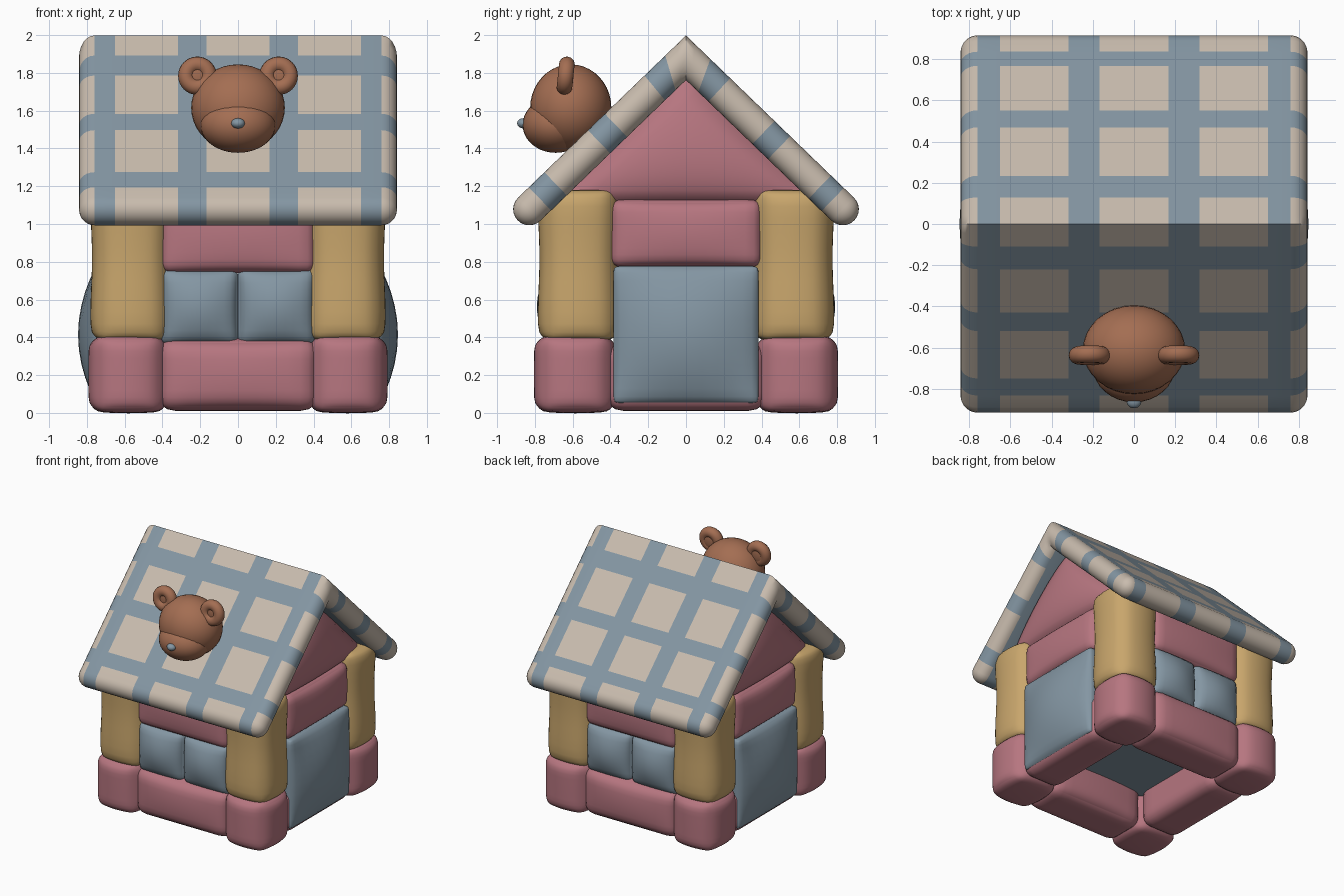
import bpy, bmesh, math
from mathutils import Vector

if "Cube" in bpy.data.objects:
    bpy.data.objects.remove(bpy.data.objects["Cube"])


def material(name, rgb):
    m = bpy.data.materials.new(name)
    m.diffuse_color = (*rgb, 1)
    m.use_nodes = True
    m.node_tree.nodes["Principled BSDF"].inputs["Base Color"].default_value = m.diffuse_color
    return m


PINK = material("dusty pink", (0.47, 0.18, 0.215))
YELLOW = material("mustard", (0.58, 0.38, 0.15))
BLUE = material("slate blue", (0.23, 0.305, 0.365))
CREAM = material("cream", (0.58, 0.50, 0.42))
BROWN = material("bear brown", (0.37, 0.155, 0.085))


def finish(bm, name, *mats, angle=50):
    bmesh.ops.recalc_face_normals(bm, faces=bm.faces)
    me = bpy.data.meshes.new(name)
    bm.to_mesh(me)
    bm.free()
    for m in mats:
        me.materials.append(m)
    ob = bpy.data.objects.new(name, me)
    bpy.context.collection.objects.link(ob)
    bpy.ops.object.select_all(action='DESELECT')
    bpy.context.view_layer.objects.active = ob
    ob.select_set(True)
    bpy.ops.object.shade_smooth_by_angle(angle=math.radians(angle))
    return ob


def cushion(name, lo, hi, mat, r=0.06, bulge=(0, 0, 0), plan=0):
    """Rounded box between two corners, each face swelling by bulge along its axis;
    plan rounds the outline seen from above towards a circle."""
    lo, hi = Vector(lo), Vector(hi)
    lo, hi = (Vector(map(min, lo, hi)), Vector(map(max, lo, hi)))
    mid, half = (lo + hi) / 2, (hi - lo) / 2
    bm = bmesh.new()
    bmesh.ops.create_cube(bm, size=2)
    bmesh.ops.subdivide_edges(bm, edges=bm.edges[:], cuts=13, use_grid_fill=True)
    for v in bm.verts:
        # crowd the grid towards the edges so that the rounding is fine
        u = Vector([math.sin(c * math.pi / 2) for c in v.co])
        p = Vector([u[i] * half[i] for i in range(3)])
        core = Vector([max(-half[i] + r, min(half[i] - r, p[i])) for i in range(3)])
        d = p - core
        if d.length > 1e-6:
            p = core + d.normalized() * max(abs(c) for c in d)
        a, b = p.x / half.x, p.y / half.y
        p.x *= 1 - plan + plan * math.sqrt(1 - b * b / 2)
        p.y *= 1 - plan + plan * math.sqrt(1 - a * a / 2)
        q = [1 - c * c for c in u]
        for i in range(3):
            p[i] += bulge[i] * u[i] * q[i - 1] * q[i - 2]
        v.co = p + mid
    return finish(bm, name, mat)


def ball(name, centre, radii, mat):
    bm = bmesh.new()
    bmesh.ops.create_uvsphere(bm, u_segments=32, v_segments=20, radius=1)
    for v in bm.verts:
        v.co = Vector([v.co[i] * radii[i] + centre[i] for i in range(3)])
    return finish(bm, name, mat)


# Four corners: base blocks and pillars
for sx in (-1, 1):
    for sy in (-1, 1):
        cushion("corner_block", (sx * 0.37, sy * 0.37, 0.01), (sx * 0.79, sy * 0.803, 0.40),
                PINK, 0.07, (0.002, 0.002, 0.012), 0.7)
        p = cushion("pillar", (sx * 0.355, sy * 0.355, 0.385), (sx * 0.777, sy * 0.78, 1.18),
                    YELLOW, 0.07, (0, 0, 0), 0.7)
        for v in p.data.vertices:   # slight waist above the swollen foot
            k = 1 + 0.02 * math.cos((v.co.z - 0.52) / 0.3 * math.pi)
            v.co.x = sx * 0.566 + (v.co.x - sx * 0.566) * k
            v.co.y = sy * 0.568 + (v.co.y - sy * 0.568) * k

for s in (-1, 1):
    # Front and back: base bar, two window cushions, upper panel
    cushion("long_base_bar", (-0.42, s * 0.40, 0.01), (0.42, s * 0.755, 0.395), PINK, 0.085, (0, 0.03, 0))
    for w in (-1, 1):
        cushion("window_cushion", (-w * 0.004, s * 0.45, 0.36), (w * 0.41, s * 0.72, 0.765), BLUE, 0.05, (0, 0.07, 0))
    cushion("upper_panel", (-0.41, s * 0.45, 0.74), (0.41, s * 0.735, 1.13), PINK, 0.06, (0, 0.03, 0))
    # Left and right: base bar, door, panel above the door
    cushion("side_base_bar", (s * 0.40, -0.42, 0.01), (s * 0.745, 0.42, 0.37), PINK, 0.085)
    cushion("door_cushion", (s * 0.50, -0.385, 0.05), (s * 0.75, 0.385, 0.778), BLUE, 0.03, (0.097, 0, 0))
    cushion("side_upper_panel", (s * 0.45, -0.40, 0.77), (s * 0.735, 0.40, 1.13), PINK, 0.06, (0.035, 0, 0))

# Inner floor pad seen from below
cushion("floor_pad", (-0.45, -0.45, 0.28), (0.45, 0.45, 0.34), BLUE, 0.02)

# Padded gable triangles under the roof
N = 18
CORNERS = [Vector((0, -0.72, 1.10)), Vector((0, 0.72, 1.10)), Vector((0, 0, 1.80))]
for side, label in ((1, "right_gable"), (-1, "left_gable")):
    bm = bmesh.new()
    rows = []
    for i in range(N + 1):
        row = []
        for j in range(N + 1 - i):
            w = (j / N, (N - i - j) / N, i / N)
            p = sum((c * k for c, k in zip(CORNERS, w)), Vector())
            p.x = side * (0.635 + 0.12 * (27 * w[0] * w[1] * w[2]) ** 0.45)
            row.append(bm.verts.new(p))
        rows.append(row)
    for a, b in zip(rows, rows[1:]):
        for j in range(len(b)):
            bm.faces.new((a[j], a[j + 1], b[j]))
            if j + 1 < len(b):
                bm.faces.new((a[j + 1], b[j + 1], b[j]))
    finish(bm, label, PINK, angle=80)

# Roof: one padded sheet folded at the ridge, checked by its grid lines
R, TH, S_IN, X_IN = 0.085, math.radians(44), 1.154, 0.76
FRONT_ROWS = [0.115, 0.23, 0.515, 0.64, 0.96, 1.075]
BACK_ROWS = [0.135, 0.245, 0.57, 0.685, 0.985, 1.08]
COLS = [0.168, 0.318, 0.65, 0.76]
ARC = [math.sin(k * math.pi / 12) for k in range(1, 7)]


def samples(lines, inner):
    pos = [(c, 0) for c in sorted(set(lines + [inner]))] + [(inner, a) for a in ARC]
    return [(-c, -a) for c, a in reversed(pos)] + [(0, 0)] + pos


def roof_point(sc, a, xc, b, side):
    a, b = a * math.sqrt(1 - b * b / 2), b * math.sqrt(1 - a * a / 2)
    s, x = sc + R * a, xc + (0.842 - X_IN) * b
    t = side * R * math.sqrt(max(0, 1 - a * a - b * b))
    w = min(1, abs(s) / 0.25)
    y = abs(s) * math.cos(TH) + t * math.sin(TH) * w
    z = 1.88 - abs(s) * math.sin(TH) + t * (math.cos(TH) * w + (1 - w) / math.cos(TH))
    return (x, math.copysign(y, s), z)


def light(v, lines):   # alternate bands, starting light at the centre
    return sum(abs(v) > c for c in lines) % 2 == 0


bm = bmesh.new()
SS = samples(FRONT_ROWS + BACK_ROWS + [0.05, 0.25, 0.4, 0.8], S_IN)
XS = samples(COLS, X_IN)
for side in (1, -1):
    grid = [[bm.verts.new(roof_point(*s, *x, side)) for x in XS] for s in SS]
    for i in range(len(SS) - 1):
        for j in range(len(XS) - 1):
            f = bm.faces.new((grid[i][j], grid[i][j + 1], grid[i + 1][j + 1], grid[i + 1][j]))
            sm = sum(c + R * a for c, a in SS[i:i + 2]) / 2
            xm = sum(c + R * a for c, a in XS[j:j + 2]) / 2
            rows = FRONT_ROWS if sm < 0 else BACK_ROWS
            f.material_index = 0 if light(sm, rows) and light(xm, COLS) else 1
bmesh.ops.remove_doubles(bm, verts=bm.verts, dist=0.0005)
finish(bm, "checked_roof", CREAM, BLUE)

# Bear head on the front slope
ball("bear_head", (0, -0.61, 1.615), (0.248, 0.215, 0.23), BROWN)
ball("bear_muzzle", (0, -0.69, 1.525), (0.20, 0.175, 0.148), BROWN)
ball("bear_nose", (0, -0.86, 1.533), (0.036, 0.034, 0.027), BLUE)
for s in (-1, 1):
    ball("ear_pad", (s * 0.215, -0.63, 1.785), (0.085, 0.034, 0.085), BROWN)
    bpy.ops.mesh.primitive_torus_add(location=(s * 0.215, -0.637, 1.785), rotation=(math.radians(84), 0, 0),
                                     major_radius=0.06, minor_radius=0.042,
                                     major_segments=32, minor_segments=14)
    ear = bpy.context.object
    ear.name = "ear_rim"
    ear.data.materials.append(BROWN)
    bpy.ops.object.shade_smooth()
